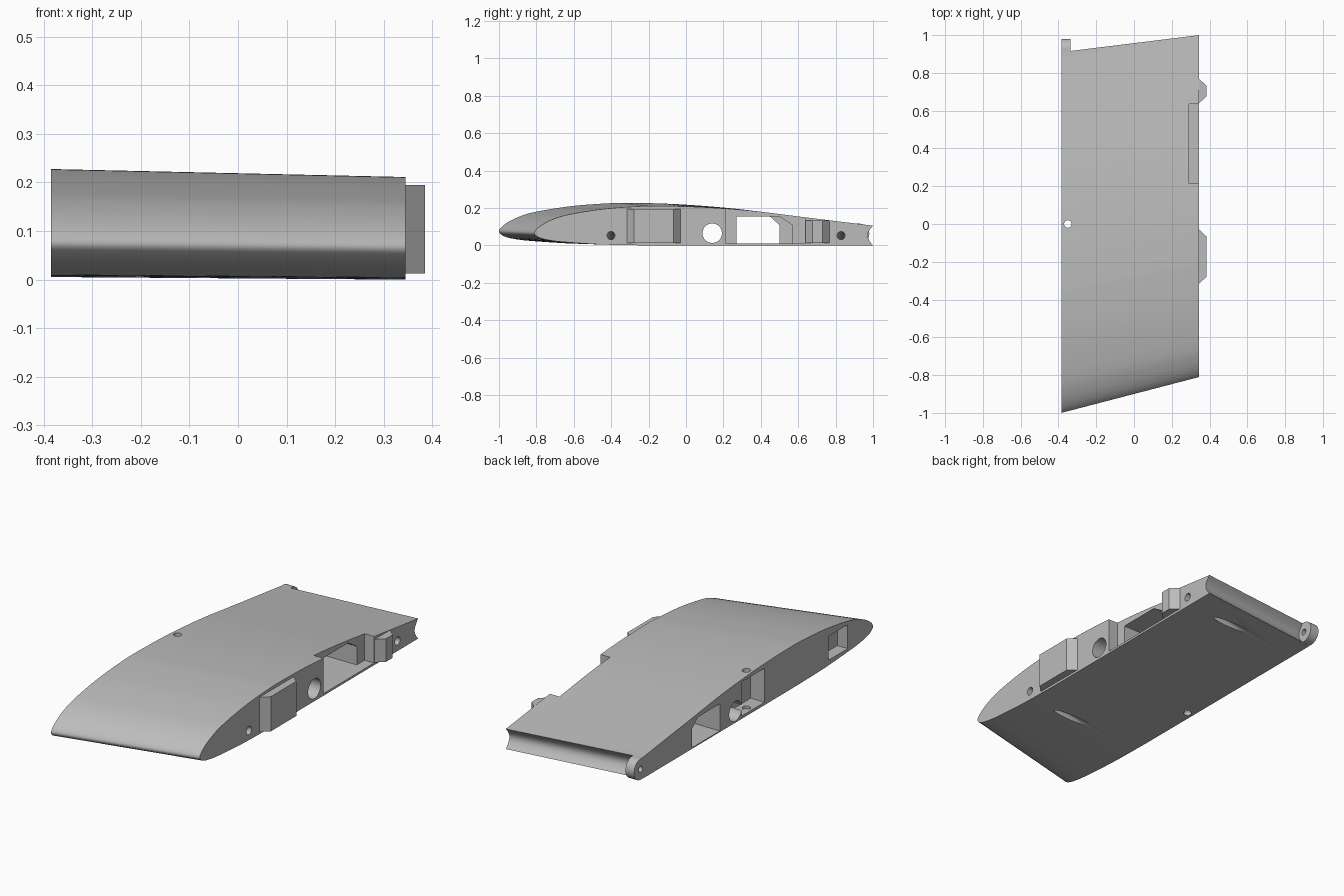
import bpy, bmesh, math
from mathutils import Vector

cube = bpy.data.objects.get("Cube")
if cube:
    bpy.data.objects.remove(cube, do_unlink=True)

grey = bpy.data.materials.new("plain grey")
grey.use_nodes = True
colour = (0.5, 0.5, 0.5, 1)
grey.diffuse_color = colour
grey.node_tree.nodes["Principled BSDF"].inputs["Base Color"].default_value = colour


def loft(name, ring_a, ring_b):
    """Closed solid between two matching rings of points."""
    bm = bmesh.new()
    a = [bm.verts.new(p) for p in ring_a]
    b = [bm.verts.new(p) for p in ring_b]
    n = len(a)
    for i in range(n):
        j = (i + 1) % n
        bm.faces.new((a[i], a[j], b[j], b[i]))
    bm.faces.new(a[::-1])
    bm.faces.new(b)
    bmesh.ops.recalc_face_normals(bm, faces=bm.faces)
    mesh = bpy.data.meshes.new(name)
    bm.to_mesh(mesh)
    bm.free()
    mesh.materials.append(grey)
    obj = bpy.data.objects.new(name, mesh)
    bpy.context.collection.objects.link(obj)
    return obj


def prism(name, x0, x1, outline):
    """Extrude a (y, z) outline along x."""
    return loft(name, [(x0, y, z) for y, z in outline], [(x1, y, z) for y, z in outline])


def box(name, x0, x1, y0, y1, z0, z1):
    return prism(name, x0, x1, [(y0, z0), (y1, z0), (y1, z1), (y0, z1)])


def rod(name, start, end, radius, sides=40):
    start, end = Vector(start), Vector(end)
    turn = (end - start).to_track_quat('Z', 'Y')
    ring = [turn @ Vector((radius * math.cos(k * math.tau / sides),
                           radius * math.sin(k * math.tau / sides), 0)) for k in range(sides)]
    return loft(name, [start + p for p in ring], [end + p for p in ring])


def smooth_curve(pts, steps=8):
    """Catmull-Rom curve through the points."""
    pts = [Vector(p) for p in pts]
    ext = [2 * pts[0] - pts[1]] + pts + [2 * pts[-1] - pts[-2]]
    out = []
    for p, q, r, s in zip(ext, ext[1:], ext[2:], ext[3:]):
        for k in range(steps):
            t = k / steps
            out.append(0.5 * (2 * q + (r - p) * t + (2 * p - 5 * q + 4 * r - s) * t * t
                              + (3 * q - p - 3 * r + s) * t ** 3))
    return out + [pts[-1]]


def combine(body, tool, operation):
    mod = body.modifiers.new(operation, 'BOOLEAN')
    mod.operation = operation
    mod.solver = 'EXACT'
    mod.object = tool
    bpy.context.view_layer.objects.active = body
    bpy.ops.object.modifier_apply(modifier=mod.name)
    bpy.data.objects.remove(tool, do_unlink=True)


# Aerofoil section: chord fraction and height, trailing to nose to trailing
section = smooth_curve([(1, .118), (.8, .165), (.65, .2), (.5, .222), (.37, .229), (.3, .226),
                        (.2, .211), (.1, .18), (.05, .15), (.015, .113), (0, .077),
                        (.015, .05), (.05, .034), (.1, .024), (.2, .012), (.3, .008),
                        (.4, .007), (1, .007)])
# Hollow trailing edge
hollow = [(1 - .016 * math.sin(math.pi * k / 16), .007 + .111 * k / 16) for k in range(1, 16)]
ring = [tuple(p) for p in section] + hollow


def station(x, nose, tail, scale, drop):
    return [(x, nose + t * (tail - nose), z * scale - drop) for t, z in ring]


LEFT, RIGHT = -.385, .345
wing = loft("wing_section", station(LEFT, -1, .91, 1, 0), station(RIGHT, -.81, 1, .95, .005))

# Hinge lug at the outer trailing corner
arc = [(.925 + .055 * math.cos(a), .063 + .055 * math.sin(a))
       for a in [math.pi * (k / 24 - .5) for k in range(25)]]
combine(wing, prism("hinge_lug", LEFT, -.335, [(.8, .008)] + arc + [(.8, .118)]), 'UNION')

# Bay beside the root, open at the top, and the tunnel across the span
cutters = [
    box("bay", .29, .5, .215, .635, .013, .4),
    prism("tunnel", -.5, .4, [(.27, .013), (.5, .013), (.5, .11), (.45, .155), (.27, .155)]),
    prism("tunnel_mouth", .1, .4, [(.27, .013), (.57, .013), (.57, .11), (.5, .155), (.27, .155)]),
    # Sockets in the outer face
    box("middle_socket", -.5, -.305, -.1, .09, .022, .2),
    box("front_socket", -.5, -.325, -.79, -.63, .04, .165),
    # Spar hole, peg hole and hinge pin hole
    rod("spar_hole", (-.5, .14, .067), (.5, .14, .067), .052),
    rod("peg_hole", (-.35, 0, -.1), (-.35, 0, .4), .02),
    rod("pin_hole", (-.5, .925, .063), (-.3, .925, .063), .016),
]
# Slanted screw channels that break out underneath
for y in (-.4, .83):
    cutters.append(rod("screw_channel", (.4, y, .064), (-.15, y - .01, -.03), .021))
for cutter in cutters:
    combine(wing, cutter, 'DIFFERENCE')

# Tapered locating tabs on the root face
for y0, y1, z0, z1 in ((-.315, -.03, .014, .196), (.64, .768, .014, .135)):
    tip = .037
    plan = [(RIGHT - .02, y0), (RIGHT, y0), (.385, y0 + tip),
            (.385, y1 - tip), (RIGHT, y1), (RIGHT - .02, y1)]
    tab = loft("locating_tab", [(x, y, z0) for x, y in plan], [(x, y, z1) for x, y in plan])
    combine(wing, tab, 'UNION')

# Level the model on the ground
low = min(v.co.z for v in wing.data.vertices)
for v in wing.data.vertices:
    v.co.z -= low

bpy.ops.object.select_all(action='DESELECT')
wing.select_set(True)
bpy.context.view_layer.objects.active = wing
bpy.ops.object.shade_smooth_by_angle(angle=math.radians(30))
